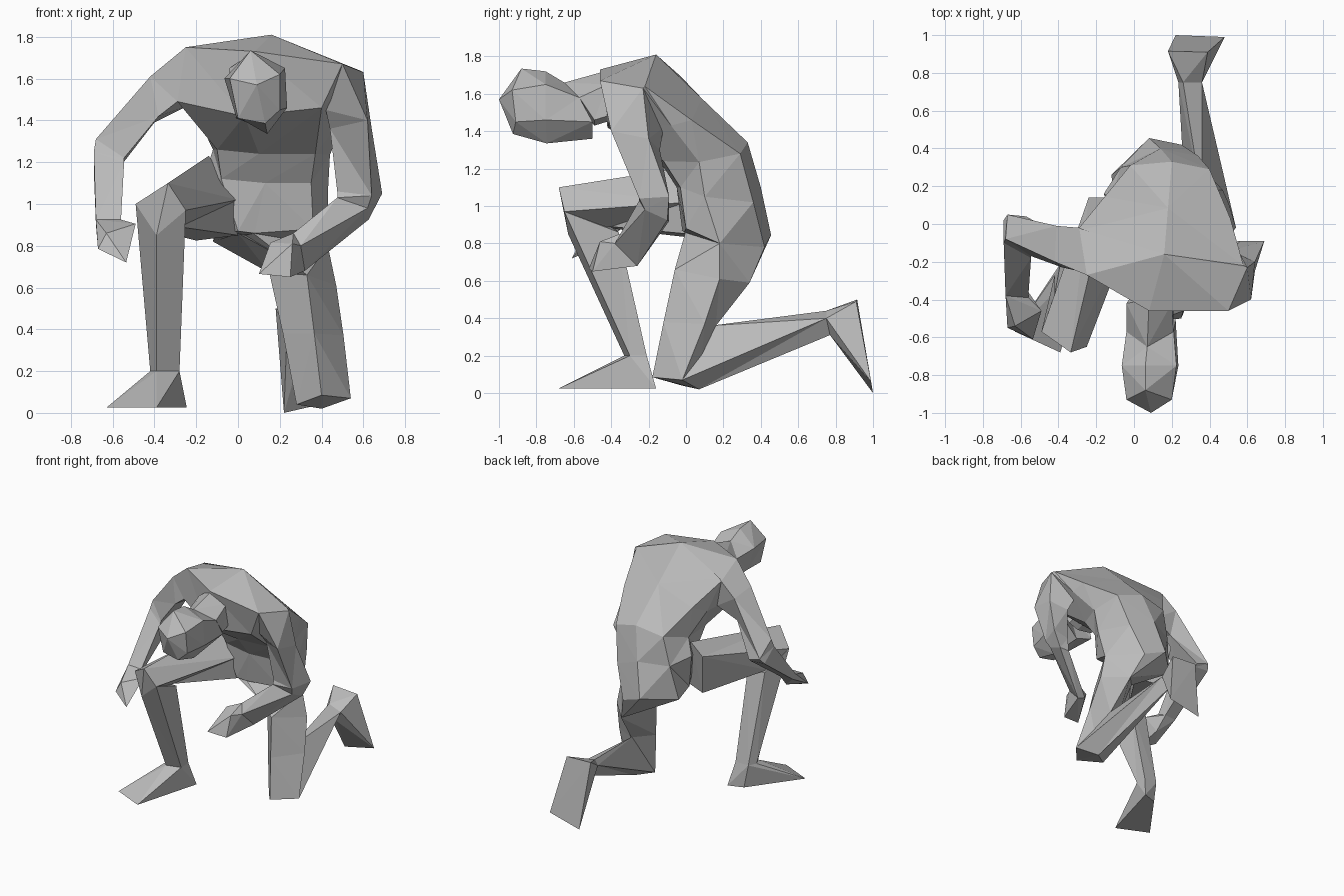
import bpy, bmesh

grey = bpy.data.materials.new("plain_grey")
grey.diffuse_color = (0.5, 0.5, 0.5, 1)


def finish(name, bm):
    bmesh.ops.recalc_face_normals(bm, faces=bm.faces)
    me = bpy.data.meshes.new(name)
    bm.to_mesh(me)
    bm.free()
    me.materials.append(grey)
    bpy.context.collection.objects.link(bpy.data.objects.new(name, me))


def loft(name, rings, tip=None, apex=0):
    """Skin a row of matching cross-sections; the last end may close on a tip."""
    bm = bmesh.new()
    vs = [[bm.verts.new(p) for p in r] for r in rings]
    n = len(vs[0])
    for a, b in zip(vs, vs[1:]):
        for i in range(n):
            j = (i + 1) % n
            bm.faces.new((a[i], a[j], b[j], b[i]))
    first = vs[0][apex:] + vs[0][:apex]
    for i in range(1, n - 1):
        bm.faces.new((first[0], first[i], first[i + 1]))
    if tip:
        t = bm.verts.new(tip)
        for i in range(n):
            bm.faces.new((vs[-1][i], vs[-1][(i + 1) % n], t))
    else:
        bm.faces.new(vs[-1])
    bmesh.ops.triangulate(bm, faces=[f for f in bm.faces if len(f.verts) > 3])
    finish(name, bm)


def hull(name, points):
    """Faceted solid wrapped around a few corner points."""
    bm = bmesh.new()
    for p in points:
        bm.verts.new(p)
    res = bmesh.ops.convex_hull(bm, input=bm.verts)
    junk = {g for g in res["geom_interior"] + res["geom_unused"]
            if isinstance(g, bmesh.types.BMVert)}
    bmesh.ops.delete(bm, geom=list(junk), context='VERTS')
    finish(name, bm)


# Torso: shoulders, chest, waist, belly, seat
loft("torso", [
    [(-.25, -.27, 1.75), (.08, -.46, 1.73), (.5, -.46, 1.67), (.6, -.23, 1.63),
     (.58, -.22, 1.64), (.16, -.16, 1.81), (-.27, -.03, 1.695), (-.29, -.02, 1.68)],
    [(-.29, -.25, 1.49), (.03, -.42, 1.42), (.4, -.41, 1.46), (.52, -.08, 1.43),
     (.51, .03, 1.46), (.18, .085, 1.575), (-.155, .145, 1.5), (-.21, .04, 1.45)],
    [(-.1, -.1, 1.26), (.1, -.14, 1.24), (.37, -.12, 1.24), (.44, .07, 1.235),
     (.4, .29, 1.28), (.2, .33, 1.34), (-.02, .31, 1.3), (-.12, .14, 1.26)],
    [(-.08, -.03, 1.12), (.13, -.05, 1.1), (.35, -.03, 1.1), (.43, .1, 1.05),
     (.34, .36, 1.02), (.14, .4, 1.1), (-.07, .3, 1.08), (-.16, .16, 1.13)],
    [(0, -.02, .87), (.08, -.01, .86), (.36, 0, .88), (.43, .18, .8),
     (.25, .42, .78), (.08, .455, .845), (-.12, .26, .82), (-.1, .1, .86)],
], apex=5)

# Neck and bowed head
nape = [(.07, -.65, 1.66), (-.04, -.57, 1.58), (-.01, -.5, 1.41),
        (.13, -.5, 1.36), (.22, -.5, 1.45), (.21, -.57, 1.58)]
loft("neck", [
    [(.08, -.4, 1.73), (-.04, -.42, 1.65), (0, -.36, 1.5),
     (.13, -.36, 1.47), (.21, -.36, 1.5), (.2, -.42, 1.65)],
    [(.07, -.65, 1.66), (-.04, -.57, 1.58), (0, -.49, 1.45),
     (.13, -.49, 1.43), (.21, -.49, 1.46), (.21, -.57, 1.58)]])
loft("head", [
    nape,
    [(.06, -.75, 1.72), (-.065, -.75, 1.6), (-.01, -.75, 1.42),
     (.14, -.745, 1.335), (.235, -.75, 1.46), (.225, -.75, 1.65)],
    [(.06, -.88, 1.735), (-.04, -.93, 1.6), (0, -.92, 1.41),
     (.13, -.925, 1.385), (.2, -.91, 1.45), (.2, -.93, 1.62)],
], tip=(.09, -1, 1.57))

# Arm hanging beside the raised knee
wrist_a = [(-.68, -.38, .925), (-.68, -.34, .9), (-.58, -.33, .9), (-.56, -.39, .925)]
loft("raised_side_arm", [
    [(-.25, -.27, 1.75), (-.29, -.02, 1.68), (-.24, -.04, 1.47), (-.29, -.25, 1.49)],
    [(-.42, -.2, 1.61), (-.41, -.01, 1.58), (-.4, -.06, 1.39), (-.38, -.23, 1.42)],
    [(-.68, -.08, 1.31), (-.67, .05, 1.2), (-.57, .04, 1.17), (-.545, -.17, 1.22)],
    [(-.69, -.1, 1.25), (-.69, .02, 1.16), (-.57, .02, 1.15), (-.545, -.18, 1.2)],
    wrist_a])
hull("raised_side_hand", wrist_a + [
    (-.67, -.55, .785), (-.535, -.61, .72), (-.49, -.46, .905), (-.57, -.42, .8),
    (-.63, -.54, .86)])

# Arm folded across the kneeling thigh
wrist_b = [(.3, -.38, .8), (.32, -.26, .68), (.26, -.25, .7), (.265, -.33, .86)]
loft("kneeling_side_arm", [
    [(.5, -.46, 1.67), (.6, -.23, 1.63), (.46, -.12, 1.42), (.42, -.34, 1.45)],
    [(.62, -.4, 1.4), (.64, -.2, 1.36), (.52, -.14, 1.3), (.44, -.28, 1.36)],
    [(.64, -.25, 1.04), (.69, -.09, 1.05), (.56, -.09, 1.02), (.475, -.24, 1.06)],
    [(.62, -.22, .98), (.625, -.1, .925), (.55, -.09, .92), (.475, -.25, 1.03)],
    wrist_b])
hull("kneeling_side_hand", wrist_b + [
    (.155, -.36, .815), (.1, -.52, .665), (.25, -.5, .65), (.26, -.46, .81)])

# Raised leg: thigh, kneecap, shin, foot
knee_a = [(-.335, -.68, 1.1), (-.49, -.57, 1.0), (-.42, -.4, .88),
          (-.28, -.4, .89), (-.25, -.65, .97)]
loft("raised_thigh", [
    [(-.14, .14, 1.23), (-.24, .14, 1.14), (-.2, .08, .825), (0, .02, .85),
     (0, .0, 1.02)],
    knee_a])
shin_top = (-.39, -.63, .85)
hull("raised_knee", knee_a + [shin_top])
ankle_a = [(-.42, -.27, .2), (-.39, -.33, .2), (-.28, -.3, .2),
           (-.28, -.21, .2), (-.39, -.21, .2)]
loft("raised_shin", [
    [(-.49, -.57, 1.0), shin_top, (-.25, -.65, .97),
     (-.28, -.36, .86), (-.42, -.37, .87)],
    ankle_a])
hull("raised_foot", ankle_a + [
    (-.63, -.57, .025), (-.39, -.68, .025), (-.245, -.16, .025), (-.36, -.2, .025)])

# Kneeling leg: diamond-section thigh and shin, upright foot
knee_b = [(.28, -.02, .04), (.4, -.18, .085), (.54, -.02, .07), (.4, .07, .02)]
loft("kneeling_thigh", [
    [(-.02, .2, .83), (.06, 0, .87), (.43, .18, .8), (.25, .42, .78)],
    [(.15, .15, .67), (.33, -.06, .66), (.47, .18, .61), (.32, .34, .59)],
    [(.215, .06, .38), (.365, -.12, .38), (.505, .1, .37), (.36, .16, .36)],
    knee_b])
# Underside of the seat, running from hips into the thigh
hull("seat", [(-.12, .26, .82), (.08, .455, .845), (.25, .42, .78), (0, 0, .86),
              (.15, .15, .67), (.32, .34, .59), (.33, -.03, .68)])
ankle_b = [(.235, .75, .4), (.26, .75, .44), (.36, .75, .4), (.31, .77, .31)]
loft("kneeling_shin", [
    [knee_b[0], (.36, .13, .36), knee_b[2], knee_b[3]],
    ankle_b])
hull("kneeling_foot", ankle_b + [
    (.18, .915, .5), (.39, .91, .49), (.48, .99, .06), (.22, 1, 0)])
